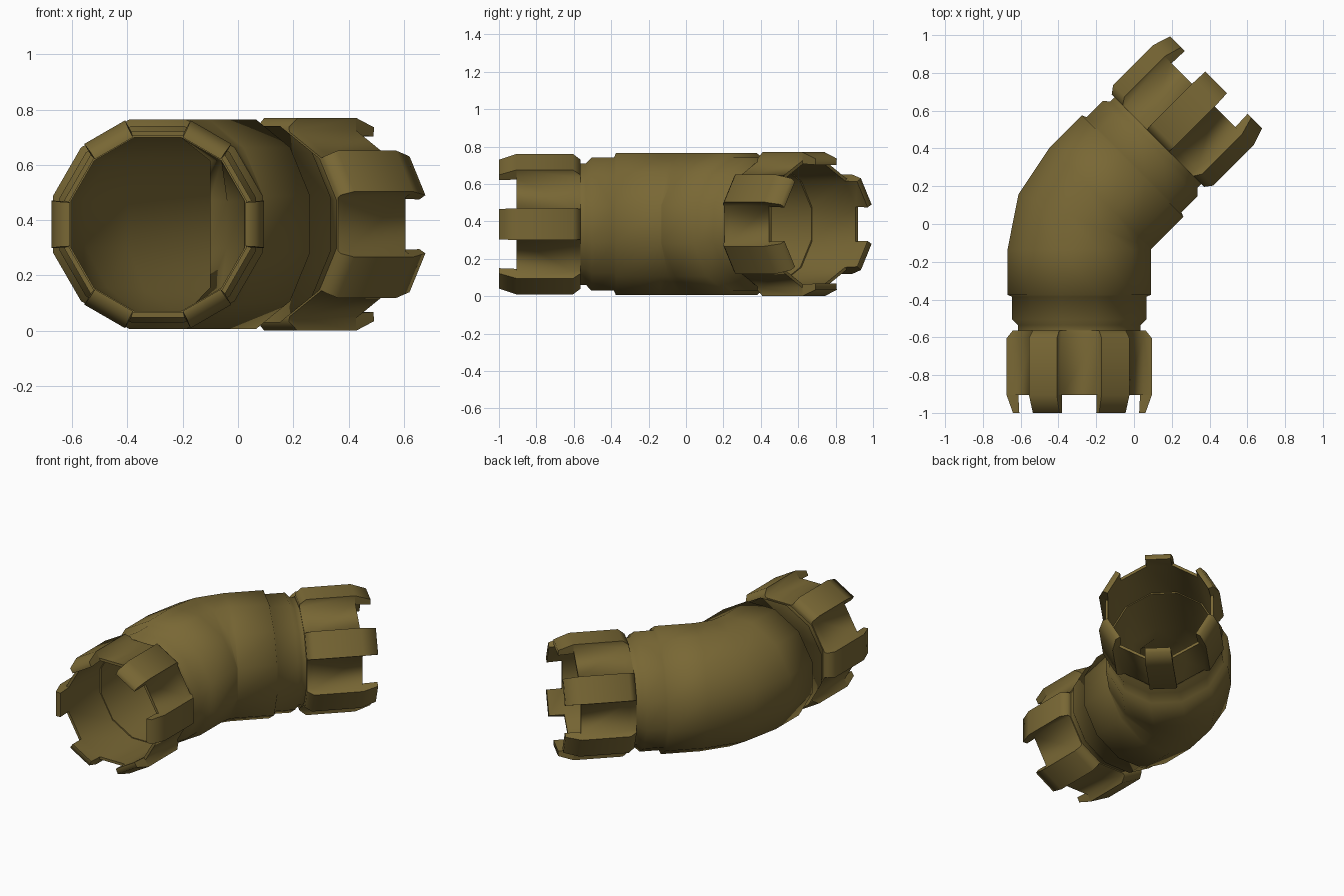
import bpy, bmesh
from math import sin, cos, radians
from mathutils import Vector

if "Cube" in bpy.data.objects:
    bpy.data.objects.remove(bpy.data.objects["Cube"])

PIVOT = Vector((0.095, -0.135, 0.385))   # centre the pipe bends around
BEND_R = 0.385

mat = bpy.data.materials.new("olive brass")
mat.diffuse_color = (0.19, 0.137, 0.035, 1)
mat.use_nodes = True
mat.node_tree.nodes["Principled BSDF"].inputs["Base Color"].default_value = mat.diffuse_color


def point(heading, t, lateral, up):
    """Point at t along the axis from the bend station with this heading."""
    h = radians(heading)
    along, lat = Vector((sin(h), cos(h), 0)), Vector((cos(h), -sin(h), 0))
    return PIVOT + along * t + lat * (lateral - BEND_R) + Vector((0, 0, up))


def ring(bm, heading, t, r, angles, max_lat=9.0):
    return [bm.verts.new(point(heading, t, min(max_lat, r * cos(radians(a))),
                               r * sin(radians(a)))) for a in angles]


def bridge(bm, a, b, only=None):
    n = len(a)
    for i in range(n):
        if only is None or i % 2 == only:
            j = (i + 1) % n
            bm.faces.new((a[i], a[j], b[j], b[i]))


def finish(bm, name):
    bmesh.ops.recalc_face_normals(bm, faces=bm.faces[:])
    me = bpy.data.meshes.new(name)
    bm.to_mesh(me)
    bm.free()
    me.materials.append(mat)
    ob = bpy.data.objects.new(name, me)
    bpy.context.collection.objects.link(ob)
    bpy.ops.object.select_all(action='DESELECT')
    ob.select_set(True)
    bpy.context.view_layer.objects.active = ob
    bpy.ops.object.shade_smooth_by_angle(angle=radians(72))


# Bent pipe: outer skin with a stepped collar at each end, plus inner bore
def bent_pipe():
    bm = bmesh.new()
    ang = [15 + 30 * i for i in range(12)]
    prof = [(0.44, 0.336), (0.40, 0.336), (0.37, 0.368), (0.25, 0.368),
            (0.24, 0.393), (0.0, 0.393)]
    rings = [ring(bm, 0, -t, r, ang) for t, r in prof]
    rings.append(ring(bm, 22.5, 0, 0.393, ang))
    rings += [ring(bm, 45, t, r, ang) for t, r in reversed(prof)]
    # bore, flattened on the inside of the bend
    rings.append(ring(bm, 45, 0.44, 0.325, ang))
    rings.append(ring(bm, 45, 0, 0.325, ang, 0.25))
    rings.append(ring(bm, 22.5, 0, 0.325, ang, 0.172))
    rings.append(ring(bm, 0, 0, 0.325, ang, 0.25))
    rings.append(ring(bm, 0, -0.44, 0.325, ang))
    # ends of the profile close onto each other
    for a, b in zip(rings, rings[1:] + rings[:1]):
        bridge(bm, a, b)
    finish(bm, "bent_pipe")


# Castellated sleeve: thin ring carrying six raised ribs that end in teeth
def sleeve(name, heading, sign, twist):
    bm = bmesh.new()

    def R(t, r, half):
        ang = [twist + 60 * k + s * half for k in range(6) for s in (-1, 1)]
        return ring(bm, heading, sign * t, r, ang)

    # thin ring between the ribs
    inner = R(0.43, 0.332, 14)
    base = [R(0.43, 0.345, 14), R(0.47, 0.35, 14), R(0.77, 0.35, 14)]
    rim_in = R(0.77, 0.332, 14)
    # raised rib corners and tooth tip
    rib = [R(0.43, 0.362, 13), R(0.47, 0.394, 12.5), R(0.77, 0.394, 12.5)]
    tip, tip_in = R(0.865, 0.36, 13), R(0.865, 0.327, 14)

    bridge(bm, inner, base[0])
    bridge(bm, rim_in, inner)
    bridge(bm, base[2], rim_in, only=1)
    bridge(bm, base[0], rib[0], only=0)
    for k in range(2):
        bridge(bm, base[k], base[k + 1], only=1)     # recessed panels
        bridge(bm, rib[k], rib[k + 1], only=0)       # rib faces
        for i in range(12):                          # rib sides
            bm.faces.new((base[k][i], base[k + 1][i], rib[k + 1][i], rib[k][i]))
    for a, b in ((rib[2], tip), (tip, tip_in), (tip_in, rim_in)):
        bridge(bm, a, b, only=0)                     # teeth
    for i in range(12):                              # tooth sides
        bm.faces.new((base[2][i], rib[2][i], tip[i], tip_in[i], rim_in[i]))
    finish(bm, name)


bent_pipe()
sleeve("front_sleeve", 0, -1, 0)
sleeve("rear_sleeve", 45, 1, 30)
